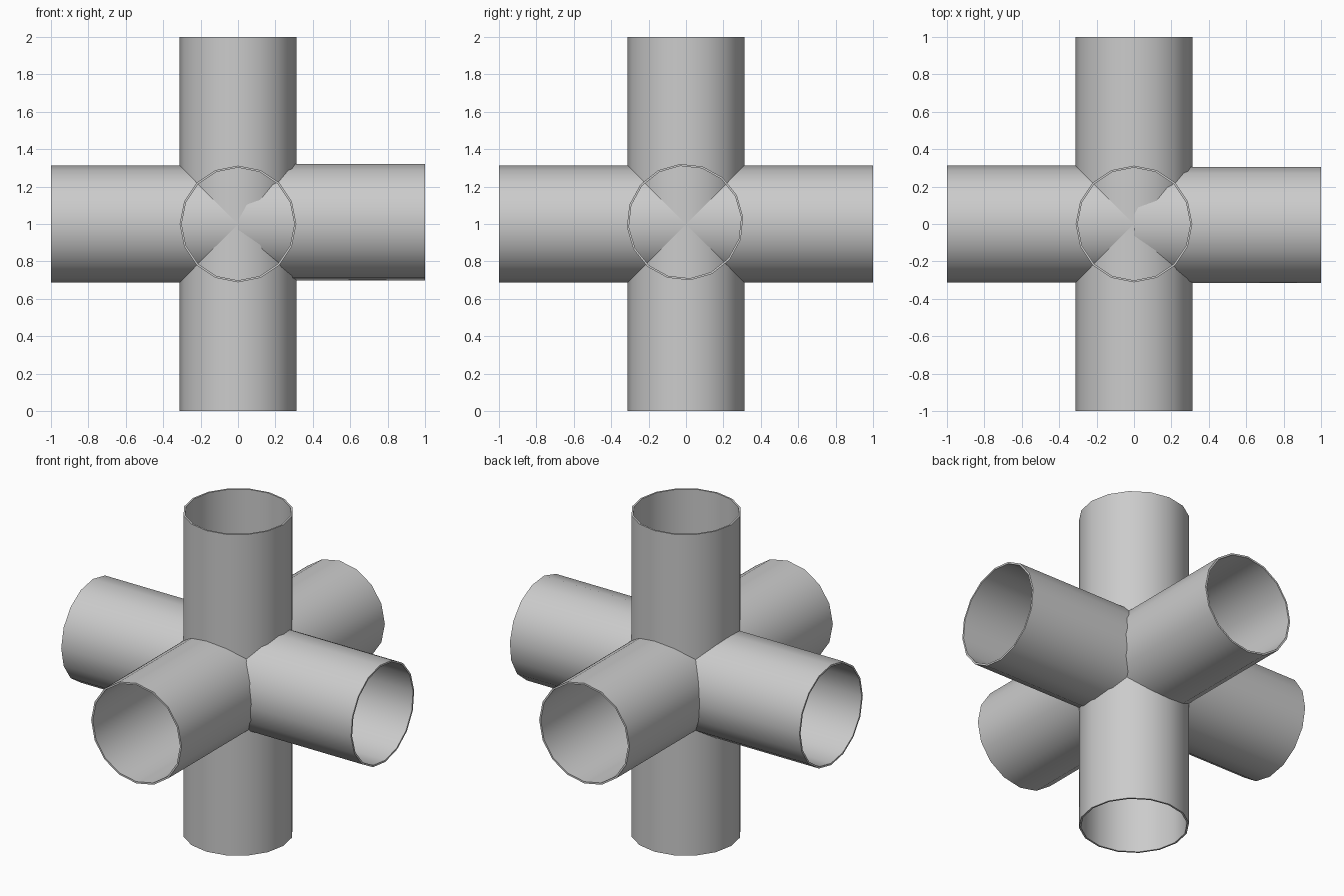
import bpy, bmesh, math
from mathutils import Vector, Matrix

if "Cube" in bpy.data.objects:
    bpy.data.objects.remove(bpy.data.objects["Cube"])

SIDES = 16
OUTER, INNER = 0.312, 0.301
CENTRE = Vector((0, 0, 1))


def pipe(name, direction, offset=(0, 0, 0), twist=0.0):
    """Hollow half pipe running from the joint centre outwards."""
    bm = bmesh.new()
    # closed wall section swept round: outer start, outer end, inner end, inner start
    section = [(OUTER, 0), (OUTER, 1), (INNER, 1), (INNER, 0)]
    rings = []
    for i in range(SIDES):
        a = 2 * math.pi * i / SIDES + twist
        rings.append([bm.verts.new((r * math.cos(a), r * math.sin(a), z)) for r, z in section])
    for i in range(SIDES):
        p, q = rings[i], rings[(i + 1) % SIDES]
        for k in range(4):
            n = (k + 1) % 4
            bm.faces.new((p[k], q[k], q[n], p[n]))
    rot = Vector((0, 0, 1)).rotation_difference(Vector(direction)).to_matrix().to_4x4()
    bm.transform(Matrix.Translation(CENTRE + Vector(offset)) @ rot)
    bmesh.ops.recalc_face_normals(bm, faces=bm.faces)
    mesh = bpy.data.meshes.new(name)
    bm.to_mesh(mesh)
    bm.free()
    ob = bpy.data.objects.new(name, mesh)
    bpy.context.collection.objects.link(ob)
    bpy.ops.object.select_all(action='DESELECT')
    ob.select_set(True)
    bpy.context.view_layer.objects.active = ob
    bpy.ops.object.shade_smooth_by_angle(angle=math.radians(30))


# vertical branches
pipe("top_pipe", (0, 0, 1))
pipe("bottom_pipe", (0, 0, -1))
# front and back branches
pipe("front_pipe", (0, -1, 0))
pipe("back_pipe", (0, 1, 0))
# side branches; the right one sits slightly off and turned
pipe("left_pipe", (-1, 0, 0))
pipe("right_pipe", (1, 0, 0), (0, -0.005, 0.01), math.radians(5))
